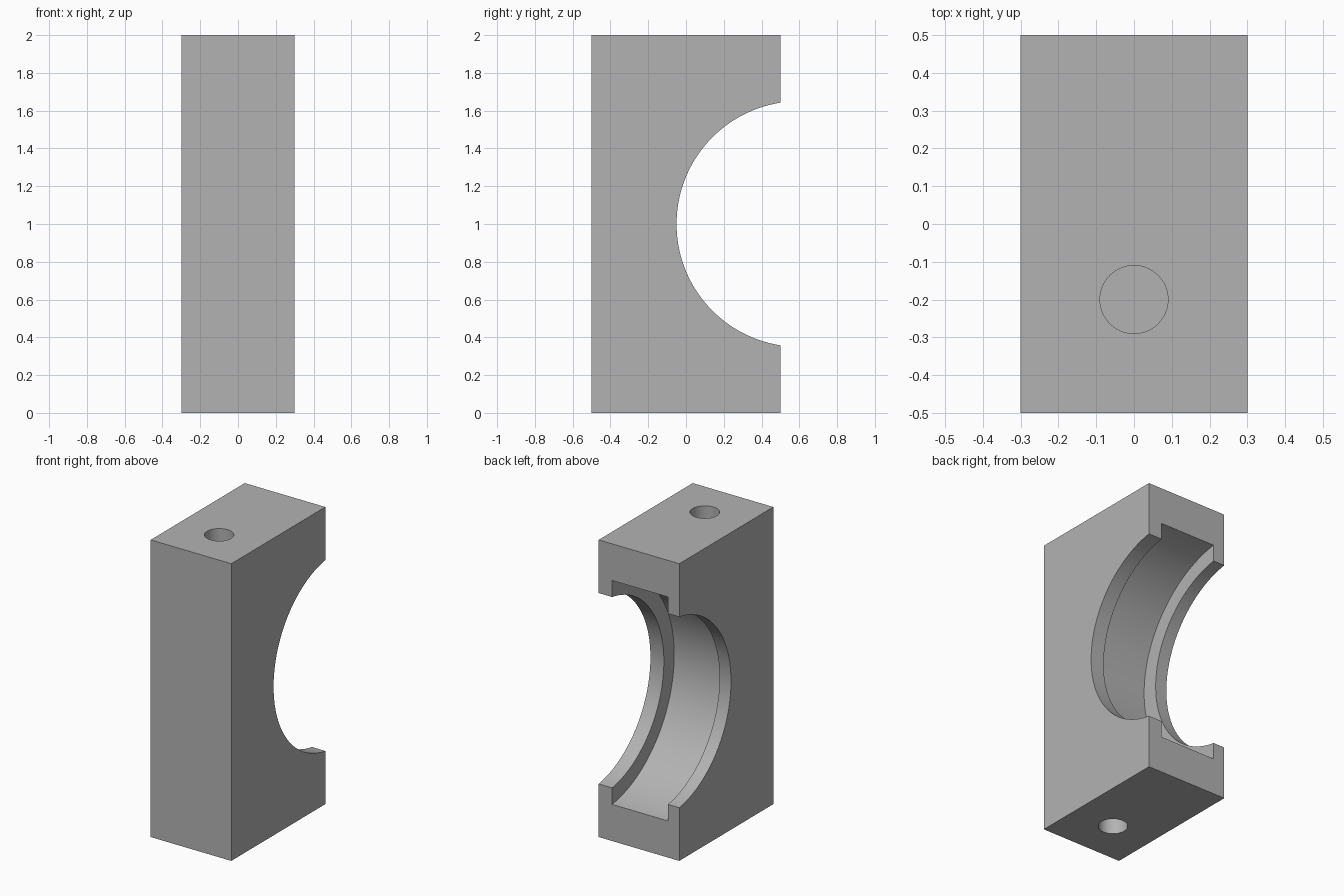
import bpy
from math import pi

if "Cube" in bpy.data.objects:
    bpy.data.objects.remove(bpy.data.objects["Cube"], do_unlink=True)

BORE_Y, BORE_Z = 0.6, 1.0      # axis shared by the bore and its groove
HOLE_Y, HOLE_R, HOLE_DEPTH = -0.2, 0.09, 0.4

grey = bpy.data.materials.new("plain grey")
grey.use_nodes = True
colour = (0.45, 0.45, 0.45, 1)
grey.diffuse_color = colour
grey.node_tree.nodes["Principled BSDF"].inputs["Base Color"].default_value = colour

# Rectangular block
bpy.ops.mesh.primitive_cube_add(size=1, location=(0, 0, 1))
block = bpy.context.object
block.name = "bearing_block"
block.scale = (0.6, 1, 2)
bpy.ops.object.transform_apply(location=True, rotation=False, scale=True)
block.data.materials.append(grey)


def cut_cylinder(name, radius, depth, location, rotation=(0, 0, 0), sides=192):
    """Subtract a cylinder from the block."""
    bpy.ops.mesh.primitive_cylinder_add(vertices=sides, radius=radius, depth=depth,
                                        location=location, rotation=rotation)
    cutter = bpy.context.object
    cutter.name = name
    cutter.hide_render = True
    cutter.data.materials.append(grey)
    cut = block.modifiers.new(name, 'BOOLEAN')
    cut.operation = 'DIFFERENCE'
    cut.solver = 'EXACT'
    cut.object = cutter
    bpy.context.view_layer.objects.active = block
    bpy.ops.object.modifier_apply(modifier=cut.name)
    bpy.data.objects.remove(cutter, do_unlink=True)


# Open bore across the block, with a wider groove between two lips
across = (0, pi / 2, 0)
cut_cylinder("bore", 0.65, 1, (0, BORE_Y, BORE_Z), across)
groove_left, groove_right = 0.2, -0.215
cut_cylinder("groove", 0.76, groove_left - groove_right,
             ((groove_left + groove_right) / 2, BORE_Y, BORE_Z), across)

# Blind bolt holes in the top and bottom
for name, z in (("top_hole", 2), ("bottom_hole", 0)):
    cut_cylinder(name, HOLE_R, 2 * HOLE_DEPTH, (0, HOLE_Y, z), sides=64)

# Smooth the round walls, keep the edges crisp
bpy.ops.object.select_all(action='DESELECT')
block.select_set(True)
bpy.context.view_layer.objects.active = block
bpy.ops.object.shade_smooth_by_angle(angle=pi / 6)
